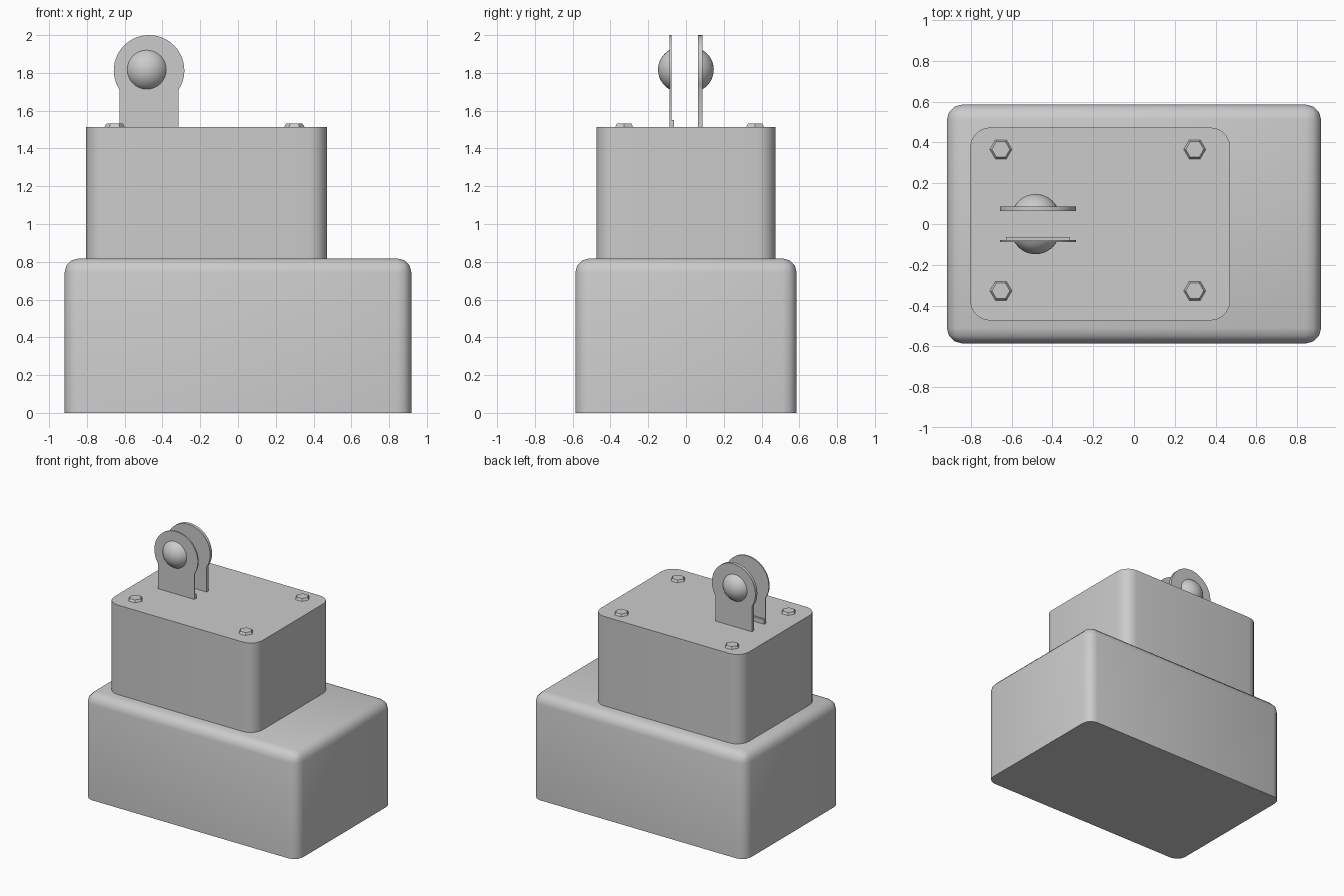
import bpy, bmesh
from math import radians, sin, cos, asin, sqrt, pi
from mathutils import Matrix

if "Cube" in bpy.data.objects:
    bpy.data.objects.remove(bpy.data.objects["Cube"])


def finish(bm, name, smooth=True):
    bmesh.ops.recalc_face_normals(bm, faces=bm.faces)
    mesh = bpy.data.meshes.new(name)
    bm.to_mesh(mesh)
    bm.free()
    ob = bpy.data.objects.new(name, mesh)
    bpy.context.collection.objects.link(ob)
    if smooth:
        bpy.ops.object.select_all(action='DESELECT')
        ob.select_set(True)
        bpy.context.view_layer.objects.active = ob
        bpy.ops.object.shade_smooth_by_angle(angle=radians(40))
    return ob


def box(name, x0, x1, y0, y1, z0, z1, radius=0, segments=3, round_top=False):
    bm = bmesh.new()
    m = Matrix.Translation(((x0 + x1) / 2, (y0 + y1) / 2, (z0 + z1) / 2)) @ \
        Matrix.Diagonal((x1 - x0, y1 - y0, z1 - z0, 1))
    bmesh.ops.create_cube(bm, size=1, matrix=m)
    if radius:
        def wanted(e):
            za, zb = (v.co.z for v in e.verts)
            return abs(za - zb) > 1e-4 or (round_top and za > (z0 + z1) / 2)
        bmesh.ops.bevel(bm, geom=[e for e in bm.edges if wanted(e)], offset=radius,
                        segments=segments, profile=0.5, affect='EDGES')
    return finish(bm, name, bool(radius))


def lug(name, y0, y1):
    # keyhole outline: round head on a straight stem
    cx, cz, r, half, foot = -0.471, 1.813, 0.187, 0.157, 1.51
    start = -asin(sqrt(r * r - half * half) / r)
    n = 32
    pts = [(cx - half, foot), (cx + half, foot)]
    for i in range(n + 1):
        a = start + (pi - 2 * start) * i / n
        pts.append((cx + r * cos(a), cz + r * sin(a)))
    bm = bmesh.new()
    face = bm.faces.new([bm.verts.new((x, y0, z)) for x, z in pts])
    ext = bmesh.ops.extrude_face_region(bm, geom=[face])
    for v in ext['geom']:
        if isinstance(v, bmesh.types.BMVert):
            v.co.y = y1
    # extrusion consumes the start face unless it is kept, so close it if needed
    open_edges = [e for e in bm.edges if e.is_boundary]
    if open_edges:
        bmesh.ops.holes_fill(bm, edges=open_edges)
    return finish(bm, name)


def dome(name, y, side):
    # spherical cap standing out from the lug face
    rim, depth = 0.104, 0.061
    r = (rim * rim + depth * depth) / (2 * depth)
    bm = bmesh.new()
    m = Matrix.Translation((-0.483, y + side * (depth - r), 1.817)) @ \
        Matrix.Rotation(radians(90), 4, 'X')
    bmesh.ops.create_uvsphere(bm, u_segments=32, v_segments=24, radius=r, matrix=m)
    bmesh.ops.bisect_plane(bm, geom=bm.verts[:] + bm.edges[:] + bm.faces[:],
                           plane_co=(0, y, 0), plane_no=(0, side, 0), clear_inner=True)
    return finish(bm, name)


def bolt(name, x, y):
    # tapered six-sided head, points along y
    bm = bmesh.new()
    m = Matrix.Translation((x, y, 1.52)) @ Matrix.Rotation(radians(30), 4, 'Z')
    bmesh.ops.create_cone(bm, cap_ends=True, segments=6, radius1=0.057, radius2=0.044,
                          depth=0.022, matrix=m)
    return finish(bm, name, False)


# Large lower housing and smaller upper housing
box("base_housing", -0.918, 0.918, -0.586, 0.586, 0, 0.818, 0.075, 3, True)
box("upper_housing", -0.804, 0.472, -0.474, 0.474, 0.81, 1.514, 0.1, 5)

# Pair of lugs with domed pin ends
lug("front_lug", -0.088, -0.078)
lug("back_lug", 0.063, 0.087)
box("front_lug_foot", -0.628, -0.314, -0.079, -0.064, 1.51, 1.55)
dome("front_pin_dome", -0.087, -1)
dome("back_pin_dome", 0.086, 1)

# Cover bolts
for xn, x in (("left", -0.653), ("right", 0.298)):
    for yn, y in (("front", -0.328), ("back", 0.366)):
        bolt(f"bolt_{yn}_{xn}", x, y)
